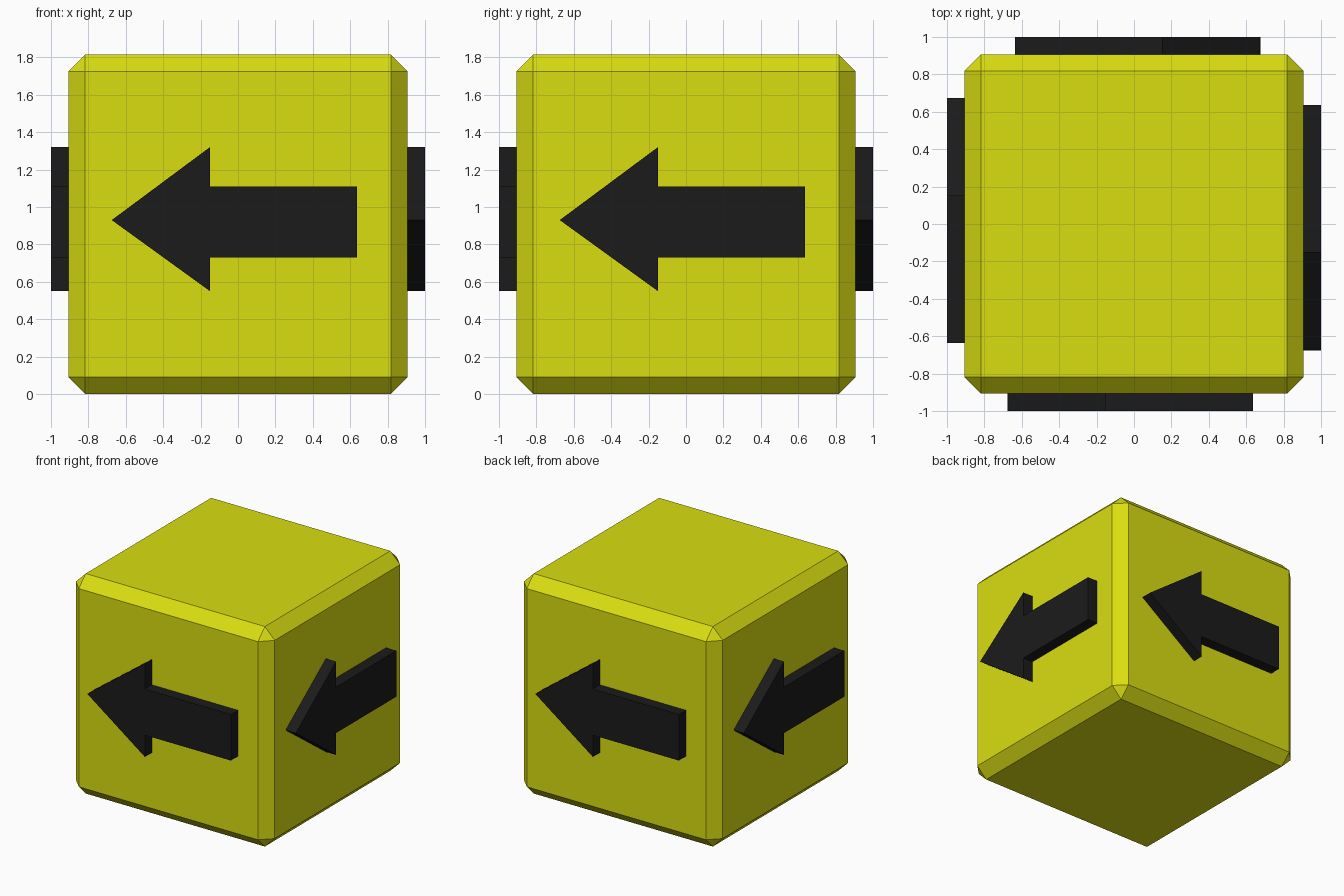
import bpy, bmesh
from math import pi
from mathutils import Matrix

if "Cube" in bpy.data.objects:
    bpy.data.objects.remove(bpy.data.objects["Cube"])

HALF = 0.9075      # half width of the block
CHAMFER = 0.09


def material(name, color):
    m = bpy.data.materials.new(name)
    m.diffuse_color = (*color, 1)
    m.use_nodes = True
    m.node_tree.nodes["Principled BSDF"].inputs["Base Color"].default_value = m.diffuse_color
    return m


def add_object(name, bm, mat):
    bmesh.ops.recalc_face_normals(bm, faces=bm.faces)
    me = bpy.data.meshes.new(name)
    bm.to_mesh(me)
    bm.free()
    me.materials.append(mat)
    ob = bpy.data.objects.new(name, me)
    bpy.context.collection.objects.link(ob)
    return ob


yellow = material("yellow", (0.70, 0.73, 0.005))
black = material("black", (0.011, 0.011, 0.011))

# Chamfered block standing on the ground
bm = bmesh.new()
bmesh.ops.create_cube(bm, size=2 * HALF, matrix=Matrix.Translation((0, 0, HALF)))
bmesh.ops.bevel(bm, geom=bm.edges[:], offset=CHAMFER, segments=1,
                affect='EDGES', profile=0.5)
add_object("block", bm, yellow)

# Raised arrow on each of the four sides, all pointing the same way round
ARROW = [(-0.675, 0.93), (-0.15, 0.55), (-0.15, 0.73), (0.635, 0.73),
         (0.635, 1.11), (-0.15, 1.11), (-0.15, 1.32)]
for i, side in enumerate(("front", "right", "back", "left")):
    bm = bmesh.new()
    face = bm.faces.new([bm.verts.new((x, -1, z)) for x, z in ARROW])
    ext = bmesh.ops.extrude_face_region(bm, geom=[face], use_keep_orig=True)
    moved = [v for v in ext["geom"] if isinstance(v, bmesh.types.BMVert)]
    bmesh.ops.translate(bm, verts=moved, vec=(0, 1 - HALF + 0.005, 0))
    bmesh.ops.rotate(bm, verts=bm.verts, matrix=Matrix.Rotation(i * pi / 2, 3, 'Z'))
    add_object(side + "_arrow", bm, black)
